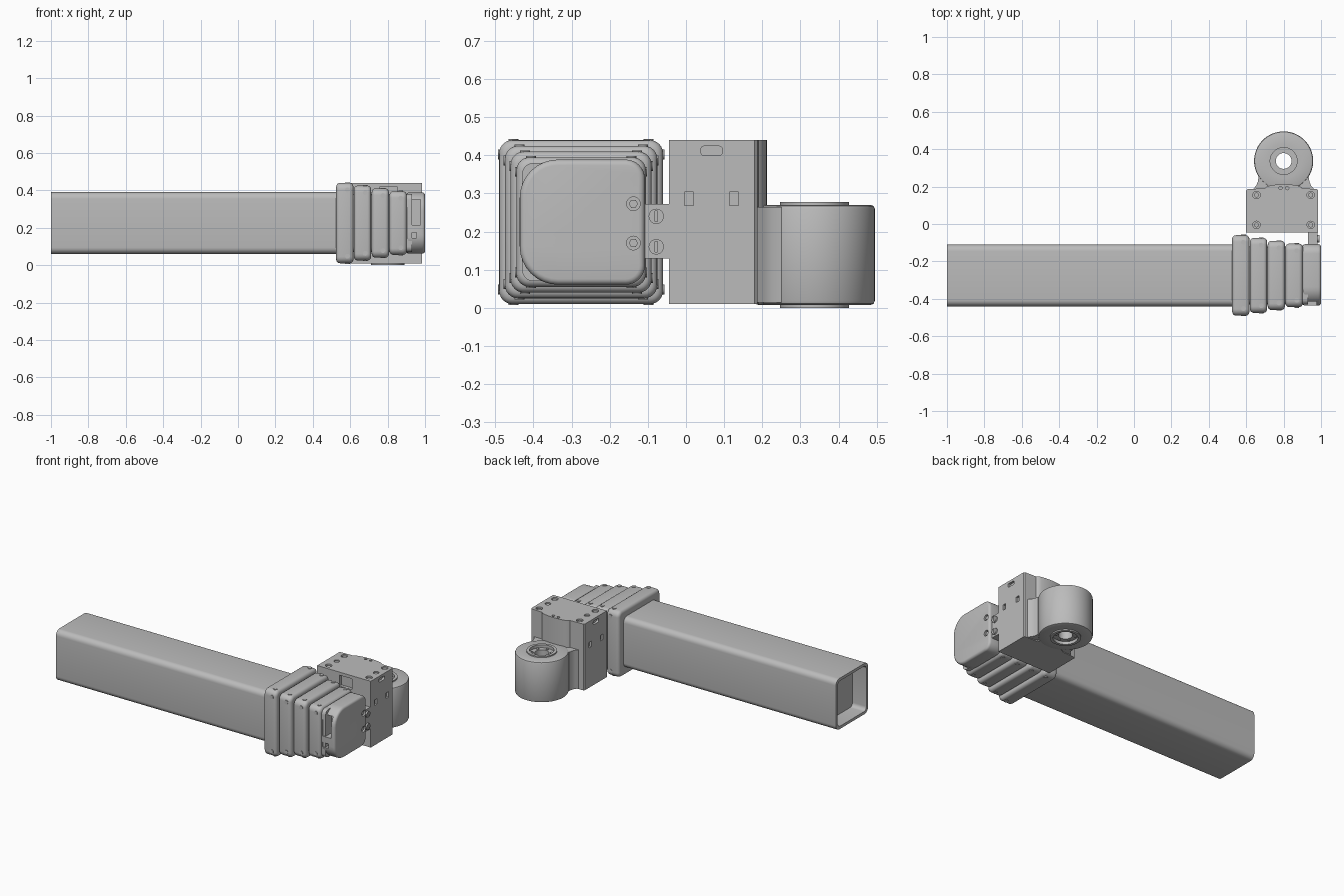
import bpy, bmesh
from math import sin, cos, pi, radians

if "Cube" in bpy.data.objects:
    bpy.data.objects.remove(bpy.data.objects["Cube"])

grey = bpy.data.materials.new("plain_grey")
grey.use_nodes = True
grey.diffuse_color = (0.5, 0.5, 0.5, 1)
grey.node_tree.nodes["Principled BSDF"].inputs["Base Color"].default_value = (0.5, 0.5, 0.5, 1)


def finish(name, bm):
    bmesh.ops.recalc_face_normals(bm, faces=bm.faces[:])
    mesh = bpy.data.meshes.new(name)
    bm.to_mesh(mesh)
    bm.free()
    mesh.materials.append(grey)
    ob = bpy.data.objects.new(name, mesh)
    bpy.context.collection.objects.link(ob)
    return ob


def smooth(ob):
    bpy.ops.object.select_all(action='DESELECT')
    ob.select_set(True)
    bpy.context.view_layer.objects.active = ob
    bpy.ops.object.shade_smooth_by_angle(angle=radians(35))


def prism(name, axis, pts, lo, hi, bevel=0.0):
    """Extrude a 2D outline along an axis, optionally rounding both rims."""
    def place(u, v, t):
        return {'x': (t, u, v), 'y': (u, t, v), 'z': (u, v, t)}[axis]
    bm = bmesh.new()
    a = [bm.verts.new(place(u, v, lo)) for u, v in pts]
    b = [bm.verts.new(place(u, v, hi)) for u, v in pts]
    ends = [bm.faces.new(a), bm.faces.new(b)]
    n = len(pts)
    for i in range(n):
        j = (i + 1) % n
        bm.faces.new((a[i], a[j], b[j], b[i]))
    bmesh.ops.recalc_face_normals(bm, faces=bm.faces[:])
    if bevel:
        rim = [e for f in ends for e in f.edges]
        bmesh.ops.bevel(bm, geom=rim, offset=bevel, segments=4, profile=0.5, affect='EDGES')
    ob = finish(name, bm)
    smooth(ob)
    return ob


def rounded(cu, cv, w, h, radii, seg=6):
    """Rounded rectangle outline, one radius per corner."""
    pts = []
    for k, (su, sv) in enumerate(((-1, -1), (1, -1), (1, 1), (-1, 1))):
        r = radii[k]
        for i in range(seg + 1):
            a = pi + (k + i / seg) * pi / 2
            pts.append((cu + su * (w / 2 - r) + r * cos(a), cv + sv * (h / 2 - r) + r * sin(a)))
    return pts


def box(name, axis, u0, u1, v0, v1, lo, hi):
    return prism(name, axis, [(u0, v0), (u1, v0), (u1, v1), (u0, v1)], lo, hi)


def disc(name, axis, u, v, r, lo, hi, seg=20):
    pts = [(u + r * cos(2 * pi * i / seg), v + r * sin(2 * pi * i / seg)) for i in range(seg)]
    return prism(name, axis, pts, lo, hi)


def cut(ob, cutter):
    mod = ob.modifiers.new("cut", 'BOOLEAN')
    mod.operation = 'DIFFERENCE'
    mod.solver = 'EXACT'
    mod.object = cutter
    bpy.ops.object.select_all(action='DESELECT')
    bpy.context.view_layer.objects.active = ob
    ob.select_set(True)
    bpy.ops.object.modifier_apply(modifier=mod.name)
    bpy.data.objects.remove(cutter)


CY, CZ = -0.275, 0.225

# Long square tube, open at its far end
tube = prism("tube", 'x', rounded(CY, CZ, 0.33, 0.33, [0.035] * 4), -1.0, 0.56)
cut(tube, prism("tube_bore", 'x', rounded(CY, CZ, 0.294, 0.294, [0.025] * 4), -1.1, -0.9))
smooth(tube)

# Stepped collars with corner screws on all four sides
prism("collar_core", 'x', rounded(CY, CZ, 0.31, 0.31, [0.03] * 4), 0.55, 0.93)
for i in range(4):
    x0 = 0.525 + 0.095 * i
    size = 0.43 - 0.03 * i
    half = size / 2
    prism(f"collar_{i + 1}", 'x', rounded(CY, CZ, size, size, [0.035] * 4), x0, x0 + 0.092, 0.02)
    for s in (-1, 1):
        for t in (-1, 1):
            off = t * (half - 0.038)
            for axis, along, across in (('z', CZ, CY), ('y', CY, CZ)):
                lo, hi = sorted((along + s * (half - 0.01), along + s * (half + 0.003)))
                disc("collar_screw", axis, x0 + 0.06, across + off, 0.013, lo, hi, 16)

# End cap with a recess and a small slot on the front side
cap = prism("end_cap", 'x', rounded(-0.272, CZ, 0.328, 0.328, (0.1, 0.05, 0.05, 0.1), 8), 0.9, 1.0, 0.015)
cut(cap, box("cap_recess", 'y', 0.91, 0.975, 0.215, 0.35, -0.5, -0.37))
cut(cap, box("cap_slot", 'y', 0.91, 0.955, 0.145, 0.175, -0.5, -0.37))
for z in (0.17, 0.273):
    cut(cap, disc("nut_pocket", 'x', -0.138, z, 0.018, 0.985, 1.1))
    disc("cap_nut", 'x', -0.138, z, 0.012, 0.98, 0.994, 6)
smooth(cap)

# Bracket linking the cap to the housing
box("bracket", 'x', -0.125, -0.04, 0.13, 0.272, 0.93, 0.982)
for z in (0.16, 0.24):
    screw = disc("bracket_screw", 'x', -0.078, z, 0.02, 0.97, 0.992)
    cut(screw, box("screw_slot", 'x', -0.081, -0.075, z - 0.014, z + 0.014, 0.985, 1.1))
    smooth(screw)

# Housing block with a bowed back
outline = [(0.60, -0.045), (0.985, -0.045), (0.985, 0.18), (0.978, 0.187), (0.90, 0.19)]
outline += [(0.80 + 0.1 * cos(a * pi / 8), 0.19 + 0.023 * sin(a * pi / 8)) for a in range(1, 8)]
outline += [(0.70, 0.19), (0.607, 0.187), (0.60, 0.18)]
block = prism("housing", 'z', outline, 0.01, 0.44)
for lo, hi in ((0.5, 0.615), (0.97, 1.1)):
    cut(block, prism("slot_cutter", 'x', rounded(0.067, 0.412, 0.056, 0.024, [0.008] * 4, 4), lo, hi))
    for y in (0.008, 0.126):
        cut(block, box("window_cutter", 'x', y - 0.012, y + 0.012, 0.268, 0.304, lo, hi))
cut(block, box("front_window", 'y', 0.76, 0.85, 0.35, 0.42, -0.1, -0.025))
for x in (0.655, 0.945):
    for y in (-0.005, 0.155):
        cut(block, disc("screw_bore", 'z', x, y, 0.02, 0.425, 0.5))
        disc("housing_screw", 'z', x, y, 0.013, 0.42, 0.434)
    cut(block, disc("pin_bore", 'z', 0.80 + (x - 0.80) * 0.97, 0.073, 0.017, 0.432, 0.5))
for x in (0.783, 0.819):
    cut(block, disc("small_bore", 'z', x, 0.192, 0.009, 0.425, 0.5))
smooth(block)

# Flared neck between housing and wheel
WX, WY, WZ = 0.80, 0.337, 0.139
side = [(0.17, 0.17), (0.16, 0.19), (0.147, 0.205), (0.138, 0.225), (0.134, 0.25), (0.10, 0.258)]
neck = [(WX + dx, y) for dx, y in side] + [(WX - dx, y) for dx, y in reversed(side)]
prism("neck", 'z', neck, 0.014, 0.265)

# Wheel turned from one profile, with a through hole
half = [(0.042, 0.12), (0.072, 0.12), (0.072, 0.139), (0.09, 0.139), (0.09, 0.131),
        (0.148, 0.131), (0.155, 0.128), (0.158, 0.121)]
profile = half + [(r, -z) for r, z in reversed(half)]
bm = bmesh.new()
N = 64
rings = [[bm.verts.new((WX + r * cos(2 * pi * k / N), WY + r * sin(2 * pi * k / N), WZ + z))
          for r, z in profile] for k in range(N)]
for k in range(N):
    p, q = rings[k], rings[(k + 1) % N]
    for i in range(len(profile)):
        j = (i + 1) % len(profile)
        bm.faces.new((p[i], q[i], q[j], p[j]))
smooth(finish("wheel", bm))

# Small bolts around the hub on both faces
for k in range(6):
    a = k * pi / 3 + pi / 6
    for lo, hi in ((WZ + 0.115, WZ + 0.126), (WZ - 0.126, WZ - 0.115)):
        disc("hub_bolt", 'z', WX + 0.057 * cos(a), WY + 0.057 * sin(a), 0.008, lo, hi, 12)
